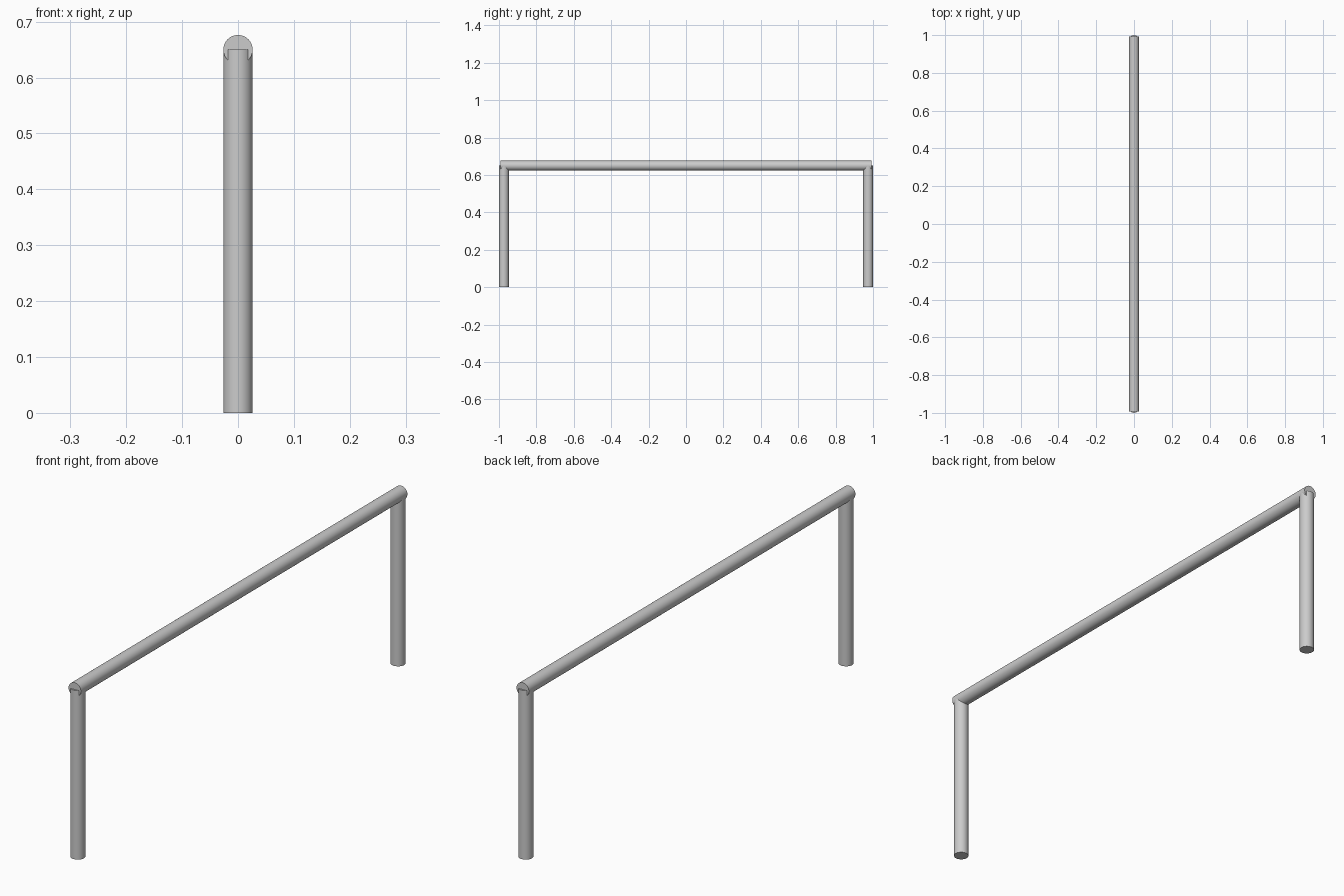
import bpy
from math import pi

if "Cube" in bpy.data.objects:
    bpy.data.objects.remove(bpy.data.objects["Cube"])

RADIUS = 0.0262      # tube radius
HEIGHT = 0.65        # leg height and rail axis height
LEG_Y = 1.0 - RADIUS


def tube(name, length, location, rotation=(0, 0, 0)):
    bpy.ops.mesh.primitive_cylinder_add(vertices=48, radius=RADIUS, depth=length,
                                        location=location, rotation=rotation)
    obj = bpy.context.object
    obj.name = name
    bpy.ops.object.shade_smooth_by_angle()
    return obj


# Upright legs
for name, side in (("front_leg", -1), ("back_leg", 1)):
    tube(name, HEIGHT, (0, side * LEG_Y, HEIGHT / 2))

# Horizontal top rail, ending just inside the outer face of the legs
tube("top_rail", 2 * 0.993, (0, 0, HEIGHT), (pi / 2, 0, 0))
